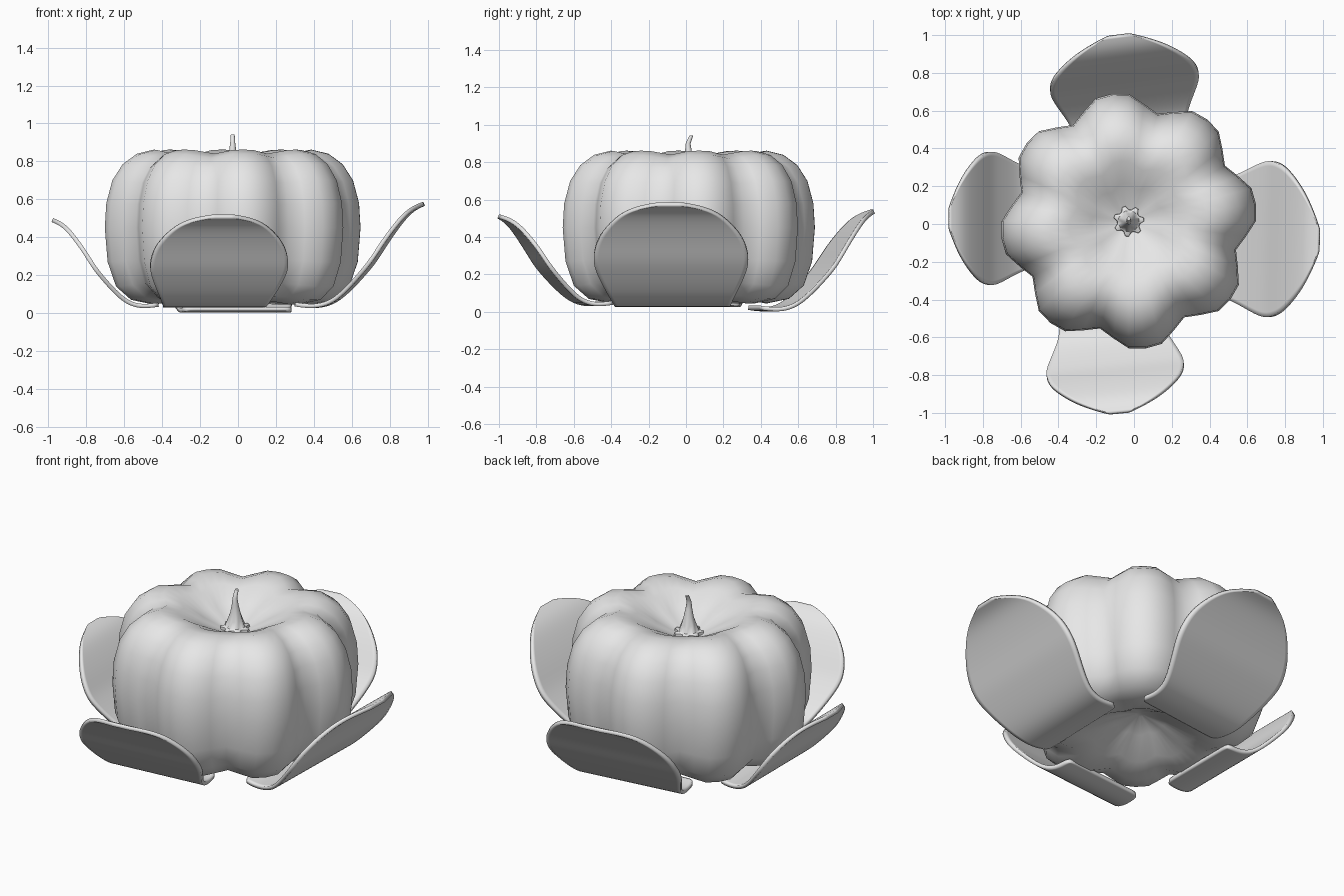
import bpy, bmesh
from math import sin, cos, pi, radians
from mathutils import Vector

if "Cube" in bpy.data.objects:
    bpy.data.objects.remove(bpy.data.objects["Cube"])

CENTRE = Vector((-0.028, 0.015, 0))

grey = bpy.data.materials.new("light_grey")
grey.diffuse_color = (0.8, 0.8, 0.8, 1)
grey.use_nodes = True
grey.node_tree.nodes["Principled BSDF"].inputs["Base Color"].default_value = grey.diffuse_color


def add_object(name, bm, smooth_angle):
    bmesh.ops.recalc_face_normals(bm, faces=bm.faces[:])
    mesh = bpy.data.meshes.new(name)
    bm.to_mesh(mesh)
    bm.free()
    mesh.materials.append(grey)
    obj = bpy.data.objects.new(name, mesh)
    bpy.context.collection.objects.link(obj)
    bpy.ops.object.select_all(action='DESELECT')
    obj.select_set(True)
    bpy.context.view_layer.objects.active = obj
    bpy.ops.object.shade_smooth_by_angle(angle=radians(smooth_angle))
    return obj


def skin(bm, rings, closed):
    """Join successive rows of points with quads."""
    rows = [[bm.verts.new(p) for p in ring] for ring in rings]
    for a, b in zip(rows, rows[1:]):
        n = len(a)
        for i in range(n if closed else n - 1):
            j = (i + 1) % n
            bm.faces.new((a[i], a[j], b[j], b[i]))
    return rows


# Gourd: eight lobes swept round a dimpled profile
profile = [(0.02, 0.21), (0.14, 0.16), (0.29, 0.08), (0.42, 0.045), (0.54, 0.07),
           (0.62, 0.14), (0.665, 0.27), (0.68, 0.45), (0.672, 0.58), (0.64, 0.70),
           (0.585, 0.785), (0.51, 0.84), (0.42, 0.862), (0.32, 0.84), (0.2, 0.775),
           (0.08, 0.715), (0.02, 0.70)]
lobe = [1.0, 0.99, 0.92, 0.865, 0.92, 0.99]
rings = []
for r, z in profile:
    ring = []
    for i in range(48):
        f = lobe[i % 6]
        a = radians(7.5 + 7.5 * i)
        dip = 1 - 0.4 * (1 - f) * min(1, r / 0.45)
        ring.append(CENTRE + Vector((r * f * cos(a), r * f * sin(a), 0.45 + (z - 0.45) * dip)))
    rings.append(ring)
bm = bmesh.new()
rows = skin(bm, rings, True)
bm.faces.new(rows[0])
bm.faces.new(rows[-1])
add_object("gourd_body", bm, 80)

# Stem: fluted foot tapering to a thin bent tip (radius, height, flute depth, bend)
bm = bmesh.new()
rings = []
for r, z, flute, bend in [(0.085, 0.69, 0.25, 0), (0.08, 0.728, 0.25, 0), (0.056, 0.735, 0.12, 0),
                          (0.042, 0.77, 0.08, 0), (0.028, 0.81, 0, 0), (0.018, 0.86, 0, -0.002),
                          (0.013, 0.90, 0, -0.004), (0.012, 0.92, 0, 0.004), (0.01, 0.943, 0, 0.014)]:
    ring = []
    for i in range(28):
        k = r * (1 - flute * (i % 4 >= 2))
        a = 2 * pi * i / 28
        ring.append(CENTRE + Vector((k * cos(a), k * sin(a) + bend, z)))
    rings.append(ring)
rows = skin(bm, rings, True)
bm.faces.new(rows[0])
bm.faces.new(rows[-1])
add_object("stem", bm, 40)

# Leaves: (distance along, height, width) fractions of one curled outline
outline = [(0, 0.02, 0.73), (0.08, 0.005, 0.74), (0.18, 0, 0.75), (0.3, 0.045, 0.78), (0.42, 0.18, 0.88),
           (0.52, 0.32, 0.97), (0.6, 0.44, 1.02), (0.67, 0.58, 0.99), (0.74, 0.71, 0.91),
           (0.85, 0.89, 0.68), (0.93, 0.965, 0.44), (1.0, 1.0, 0.16)]


def leaf(name, mid, angle, length, base, height, half_width):
    out = Vector((cos(radians(angle)), sin(radians(angle)), 0))
    side = Vector((-out.y, out.x, 0))
    rings = []
    for s, h, w in outline:
        p = Vector((*mid, base + h * height)) + out * (s - 0.6) * length
        rings.append([p + side * half_width * w * k / 4 for k in range(-4, 5)])
    bm = bmesh.new()
    skin(bm, rings, False)
    obj = add_object(name, bm, 60)
    sub = obj.modifiers.new("round", 'SUBSURF')
    sub.levels = sub.render_levels = 2
    thick = obj.modifiers.new("thickness", 'SOLIDIFY')
    thick.thickness = 0.022
    thick.offset = 0


leaf("right_leaf", (0.71, -0.08), -1.5, 0.675, 0.036, 0.54, 0.41)
leaf("left_leaf", (-0.755, 0.03), 180, 0.56, 0.036, 0.455, 0.35)
leaf("front_leaf", (-0.1, -0.765), -84.5, 0.59, 0.04, 0.47, 0.362)
leaf("back_leaf", (-0.05, 0.745), 97.3, 0.64, 0.012, 0.525, 0.393)
